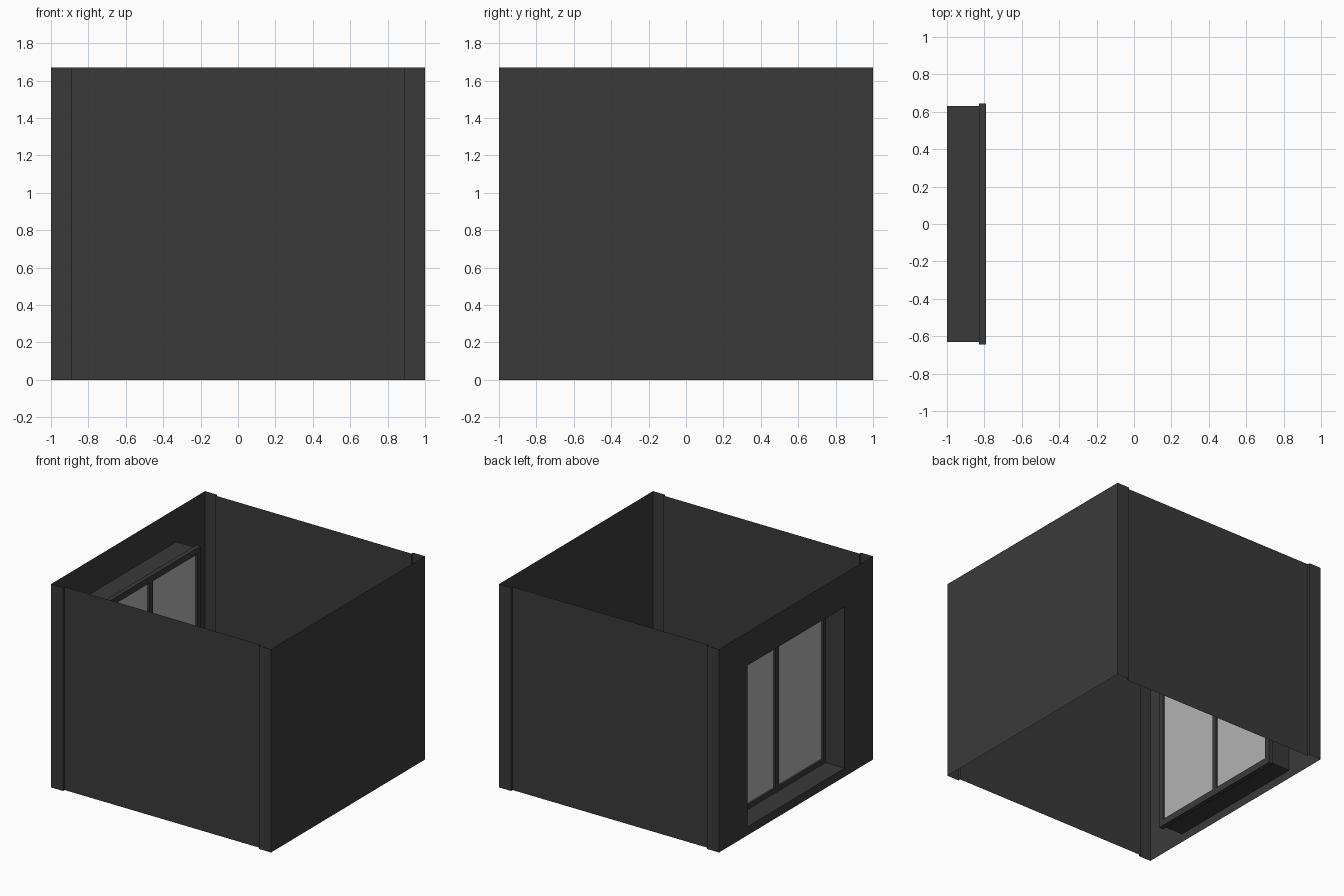
import bpy, bmesh

if "Cube" in bpy.data.objects:
    bpy.data.objects.remove(bpy.data.objects["Cube"])

H = 1.67            # wall height
STEP_X = 0.89       # inner edge of the corner strips
INSET = 0.98        # plane of the recessed front and back panels


def material(name, rgb):
    m = bpy.data.materials.new(name)
    m.diffuse_color = (*rgb, 1)
    m.use_nodes = True
    m.node_tree.nodes["Principled BSDF"].inputs["Base Color"].default_value = m.diffuse_color
    return m


WALL = material("dark_grey", (0.042, 0.042, 0.042))
GLASS = material("pane_grey", (0.45, 0.45, 0.45))


def make(name, bm, mat):
    me = bpy.data.meshes.new(name)
    bm.to_mesh(me)
    bm.free()
    me.materials.append(mat)
    ob = bpy.data.objects.new(name, me)
    bpy.context.collection.objects.link(ob)
    return ob


def sheet(name, path, mat):
    """Upright open sheet following a plan path of (x, y) points."""
    bm = bmesh.new()
    cols = [(bm.verts.new((x, y, 0)), bm.verts.new((x, y, H))) for x, y in path]
    for (a, b), (c, d) in zip(cols, cols[1:]):
        bm.faces.new((a, c, d, b))
    return make(name, bm, mat)


def rect(x, hy, z0, z1):
    return [(x, -hy, z0), (x, -hy, z1), (x, hy, z1), (x, hy, z0)]


def loft(name, rings, mat, closed=False):
    """Bridge four-cornered rings one after another."""
    bm = bmesh.new()
    loops = [[bm.verts.new(p) for p in r] for r in rings]
    if closed:
        loops.append(loops[0])
    for a, b in zip(loops, loops[1:]):
        for i in range(4):
            j = (i + 1) % 4
            bm.faces.new((a[i], a[j], b[j], b[i]))
    if closed:
        bmesh.ops.recalc_face_normals(bm, faces=bm.faces)
    return make(name, bm, mat)


def box(name, lo, hi, mat):
    bm = bmesh.new()
    bmesh.ops.create_cube(bm, size=1)
    for v in bm.verts:
        v.co = [(l + h) / 2 + c * (h - l) for l, h, c in zip(lo, hi, v.co)]
    return make(name, bm, mat)


# front and back walls: recessed panel between two corner strips
for name, s in (("front_wall", 1), ("back_wall", -1)):
    path = [(-1, -1), (-STEP_X, -1), (-STEP_X, -INSET),
            (STEP_X, -INSET), (STEP_X, -1), (1, -1)]
    sheet(name, [(x * s, y * s) for x, y in path], WALL)

# plain right wall
sheet("right_wall", [(1, -1), (1, 1)], WALL)

# left wall with the window opening, and the reveal running inward
opening = (0.63, 0.07, 1.395)
loft("left_wall", [rect(-1, 1, 0, H), rect(-1, *opening)], WALL)
loft("window_reveal", [rect(-1, *opening), rect(-0.825, *opening)], WALL)

# window frame with a centre mullion
X0, X1 = -0.828, -0.79
outer, inner = (0.645, 0.055, 1.41), (0.6, 0.11, 1.36)
loft("window_frame", [rect(X0, *outer), rect(X1, *outer),
                      rect(X1, *inner), rect(X0, *inner)], WALL, closed=True)
box("window_mullion", (X0, -0.022, inner[1]), (X1, 0.022, inner[2]), WALL)

# two panes
for name, y0, y1 in (("pane_front", -0.6, -0.022), ("pane_back", 0.022, 0.6)):
    box(name, (-0.813, y0, inner[1]), (-0.805, y1, inner[2]), GLASS)
